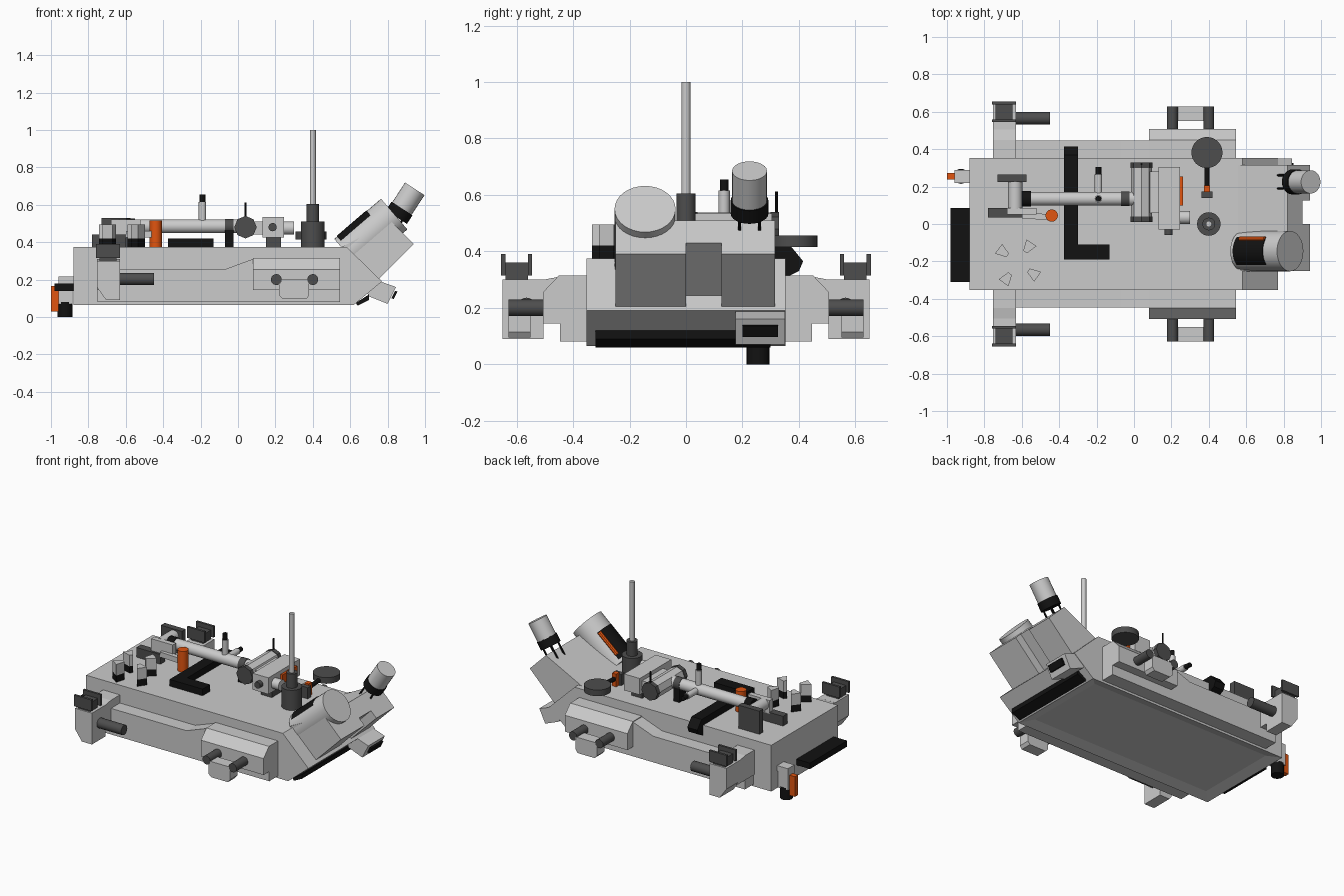
import bpy, bmesh, math
from mathutils import Vector

if "Cube" in bpy.data.objects:
    bpy.data.objects.remove(bpy.data.objects["Cube"])


def material(name, c):
    m = bpy.data.materials.new(name)
    m.diffuse_color = (*c, 1)
    m.use_nodes = True
    m.node_tree.nodes["Principled BSDF"].inputs["Base Color"].default_value = m.diffuse_color
    return m


BLACK = material("black", (0.006, 0.006, 0.006))
DARK = material("dark_grey", (0.075, 0.075, 0.075))
ORANGE = material("orange", (0.75, 0.09, 0.005))


def finish(name, bm, mat=None, smooth=False):
    bmesh.ops.recalc_face_normals(bm, faces=bm.faces)
    me = bpy.data.meshes.new(name)
    bm.to_mesh(me)
    bm.free()
    ob = bpy.data.objects.new(name, me)
    bpy.context.collection.objects.link(ob)
    if mat:
        me.materials.append(mat)
    if smooth:
        bpy.context.view_layer.objects.active = ob
        ob.select_set(True)
        bpy.ops.object.shade_smooth_by_angle(angle=math.radians(35))
        ob.select_set(False)
    return ob


def prism(name, axis, pts, a, b, mat=None):
    """Extrude a 2D profile along an axis from a to b."""
    place = {'x': lambda p, t: (t, p[0], p[1]),
             'y': lambda p, t: (p[0], t, p[1]),
             'z': lambda p, t: (p[0], p[1], t)}[axis]
    bm = bmesh.new()
    lo = [bm.verts.new(place(p, a)) for p in pts]
    hi = [bm.verts.new(place(p, b)) for p in pts]
    bm.faces.new(lo)
    bm.faces.new(hi)
    n = len(pts)
    for i in range(n):
        j = (i + 1) % n
        bm.faces.new((lo[i], lo[j], hi[j], hi[i]))
    return finish(name, bm, mat)


def box(name, x0, x1, y0, y1, z0, z1, mat=None):
    return prism(name, 'z', [(x0, y0), (x1, y0), (x1, y1), (x0, y1)], z0, z1, mat)


def rod(name, p, q, r, mat=None, r2=None, seg=24):
    """Cylinder or cone between two points."""
    p, q = Vector(p), Vector(q)
    bm = bmesh.new()
    bmesh.ops.create_cone(bm, cap_ends=True, segments=seg, radius1=r,
                          radius2=r if r2 is None else r2, depth=(q - p).length)
    rot = (q - p).to_track_quat('Z', 'Y').to_matrix().to_4x4()
    bmesh.ops.transform(bm, matrix=rot, verts=bm.verts)
    bmesh.ops.translate(bm, vec=(p + q) / 2, verts=bm.verts)
    return finish(name, bm, mat, seg > 10)


# Hull with recessed belly panel
hull = prism("hull", 'y', [(-.88, .065), (.62, .065), (.77, .19), (.58, .375), (-.88, .375)], -.353, .353)
bm = bmesh.new()
bm.from_mesh(hull.data)
belly = min(bm.faces, key=lambda f: f.calc_center_median().z)
bmesh.ops.inset_region(bm, faces=[belly], thickness=.1)
bmesh.ops.translate(bm, vec=(0, 0, .02), verts=belly.verts)
bm.to_mesh(hull.data)
bm.free()
prism("nose_lip", 'y', [(.64, .06), (.70, .09), (.70, .12), (.63, .075)], -.32, .30, BLACK)

# Angled nose block: two outer parts and a recessed middle
for name, y0, y1, d in (("right", -.25, 0, 0), ("middle", 0, .125, .04), ("left", .125, .315, 0)):
    prism("nose_block_" + name, 'y',
          [(.545, .37), (.82, .51), (.94 - d, .39 + d), (.755 - d, .205 + d), (.6, .2)], y0, y1)
prism("nose_sensor", 'y', [(.68, .15), (.76, .19), (.845, .16), (.80, .07), (.70, .11)], .175, .35)
prism("nose_sensor_window", 'y', [(.84, .14), (.853, .136), (.833, .096), (.82, .1)], .2, .325, BLACK)

# Parts on both flanks
for side, s in (("left", 1), ("right", -1)):
    prism(side + "_skirt", 'y', [(-.75, .08), (.545, .08), (.545, .31), (.08, .31), (-.07, .255), (-.75, .255)],
          s * .34, s * .447)
    prism(side + "_side_box", 'x', [(s * .34, .315), (s * .45, .315), (s * .507, .255), (s * .507, .145),
                                    (s * .34, .145)], .08, .545)
    # Front mount
    for x in (.205, .4):
        rod(side + "_mount_pin", (x, s * .48, .2), (x, s * .628, .2), .029, DARK)
    prism(side + "_mount_block", 'y', [(.22, .2), (.38, .2), (.38, .115), (.365, .095), (.24, .095), (.22, .115)],
          s * .55, s * .628)
    # Rear leg, bracket and thruster
    prism(side + "_leg_arm", 'x', [(s * .34, .145), (s * .53, .145), (s * .53, .295), (s * .45, .31), (s * .34, .31)],
          -.755, -.63)
    prism(side + "_leg", 'y', [(-.755, .3), (-.63, .3), (-.63, .09), (-.705, .09), (-.755, .16)],
          s * .505, s * .65)
    box(side + "_bracket_core", -.74, -.65, s * .56, s * .64, .29, .36, DARK)
    for y in (.545, .64):
        box(side + "_bracket_plate", -.76, -.63, s * y, s * (y + .015), .315, .39, DARK)
    rod(side + "_leg_tube", (-.64, s * .565, .203), (-.45, s * .565, .203), .033, DARK)

# Rear shelf and hanging rear marker
box("rear_shelf", -.98, -.87, -.31, .085, .14, .18, BLACK)
box("rear_marker_arm", -.96, -.87, .22, .29, .18, .215)
box("rear_marker_body", -.96, -.885, .222, .29, .07, .19)
rod("rear_marker_foot", (-.925, .255, 0), (-.925, .255, .08), .04, BLACK)
box("rear_marker_strip", -1.0, -.96, .238, .272, .03, .165, ORANGE)

# Large lamp drum on the nose
lo, hi = Vector((.585, -.145, .335)), Vector((.835, -.145, .55))
ax = (hi - lo).normalized()
up = Vector((-ax.z, 0, ax.x))
rod("nose_drum", lo, hi, .108, seg=32)
rod("nose_drum_shell", lo + up * .012 + ax * .02, lo + up * .012 + ax * .23, .1, BLACK, seg=32)
rod("nose_drum_stripe", lo + up * .085 + ax * .05 + Vector((0, .065, 0)),
    lo + up * .085 + ax * .225 + Vector((0, .065, 0)), .014, ORANGE, seg=8)

# Small lamp can on struts
top = Vector((.945, .225, .685))
ax = Vector((.545, 0, .839))
up = Vector((-ax.z, 0, ax.x))
rod("lamp_can", top - ax * .135, top, .062)
rod("lamp_collar", top - ax * .18, top - ax * .125, .067, BLACK)
for a in (45, 135, 225, 315):
    o = up * .05 * math.cos(math.radians(a)) + Vector((0, .05 * math.sin(math.radians(a)), 0))
    rod("lamp_strut", top - ax * .27 + o, top - ax * .17 + o, .006, BLACK, seg=8)

# Mast
rod("mast_base", (.4, 0, .37), (.4, 0, .51), .063, DARK)
rod("mast_collar", (.4, 0, .5), (.4, 0, .605), .034, DARK)
rod("mast_rod", (.4, 0, .6), (.4, 0, 1.0), .016)

# Dish with arm
rod("dish", (.39, .382, .415), (.39, .382, .456), .083, DARK, seg=32)
rod("dish_arm", (.39, .15, .42), (.39, .36, .435), .014, BLACK, seg=12)
box("dish_foot", .36, .42, .14, .175, .37, .45, DARK)
box("dish_marker", .375, .405, .17, .205, .375, .46, ORANGE)

# Black L-shaped rail, bent over the hull edge
prism("rail", 'z', [(-.375, -.19), (-.13, -.19), (-.13, -.11), (-.3, -.11), (-.3, .36), (-.375, .36)],
      .37, .42, BLACK)
prism("rail_bend", 'x', [(.34, .42), (.37, .42), (.415, .365), (.4, .33), (.35, .305)], -.375, -.3, BLACK)

# Long tube assembly
rod("long_tube", (-.57, .135, .485), (.02, .135, .485), .037)
rod("tube_ring_front", (-.07, .135, .485), (-.025, .135, .485), .04, DARK)
rod("tube_ring_rear", (-.6, .135, .485), (-.55, .135, .485), .042, BLACK)
box("tube_clamp", -.07, -.025, .1, .17, .37, .48, BLACK)
for d in (Vector((0, 0, 1)), Vector((0, 1, 0))):
    c = Vector((-.19, .135, .485))
    rod("valve_stem", c + d * .03, c + d * .13, .02)
    rod("valve_cap", c + d * .125, c + d * .17, .015, BLACK)

# Gearbox at the front of the tube
rod("gear_drum", (.04, .02, .48), (.04, .32, .48), .057, seg=8)
for y in (.01, .3):
    rod("gear_drum_cap", (.04, y, .48), (.04, y + .03, .48), .06, DARK, seg=8)
box("gear_bridge", .04, .14, .06, .28, .44, .51)
box("gear_box", .13, .247, -.03, .305, .425, .535)
box("gear_foot", .15, .23, .03, .25, .37, .43, DARK)
box("gear_stripe", .247, .262, .1, .255, .45, .51, ORANGE)
rod("gear_output", (.24, .035, .475), (.3, .035, .475), .035)
rod("gear_knob", (.185, -.06, .48), (.185, -.02, .48), .022, DARK)
rod("aerial", (.04, .32, .48), (.04, .32, .612), .005, BLACK, seg=8)

# Clamp unit at the rear of the tube
rod("clamp_drum", (-.635, .08, .485), (-.635, .235, .485), .038)
box("clamp_plate_left", -.73, -.575, .225, .265, .375, .53, DARK)
box("clamp_plate_right", -.78, -.6, .035, .085, .375, .44, DARK)
box("clamp_cheek", -.68, -.52, .05, .085, .43, .52)
prism("clamp_lever", 'z', [(-.6, .03), (-.44, .02), (-.44, .045), (-.6, .075)], .425, .46)
rod("orange_canister", (-.44, .045, .37), (-.44, .045, .515), .033, ORANGE)

# Four deck clips facing a shared centre
for x, y in ((-.7, -.15), (-.565, -.125), (-.68, -.29), (-.54, -.265)):
    u = (Vector((-.622, -.208)) - Vector((x, y))).normalized()
    v = Vector((-u.y, u.x))
    c = Vector((x, y))
    pts = [c + u * .03 + v * .012, c - u * .03 + v * .032, c - u * .03 - v * .032, c + u * .03 - v * .012]
    prism("clip_base", 'z', pts, .37, .42, BLACK)
    prism("clip_top", 'z', pts, .42, .495)
